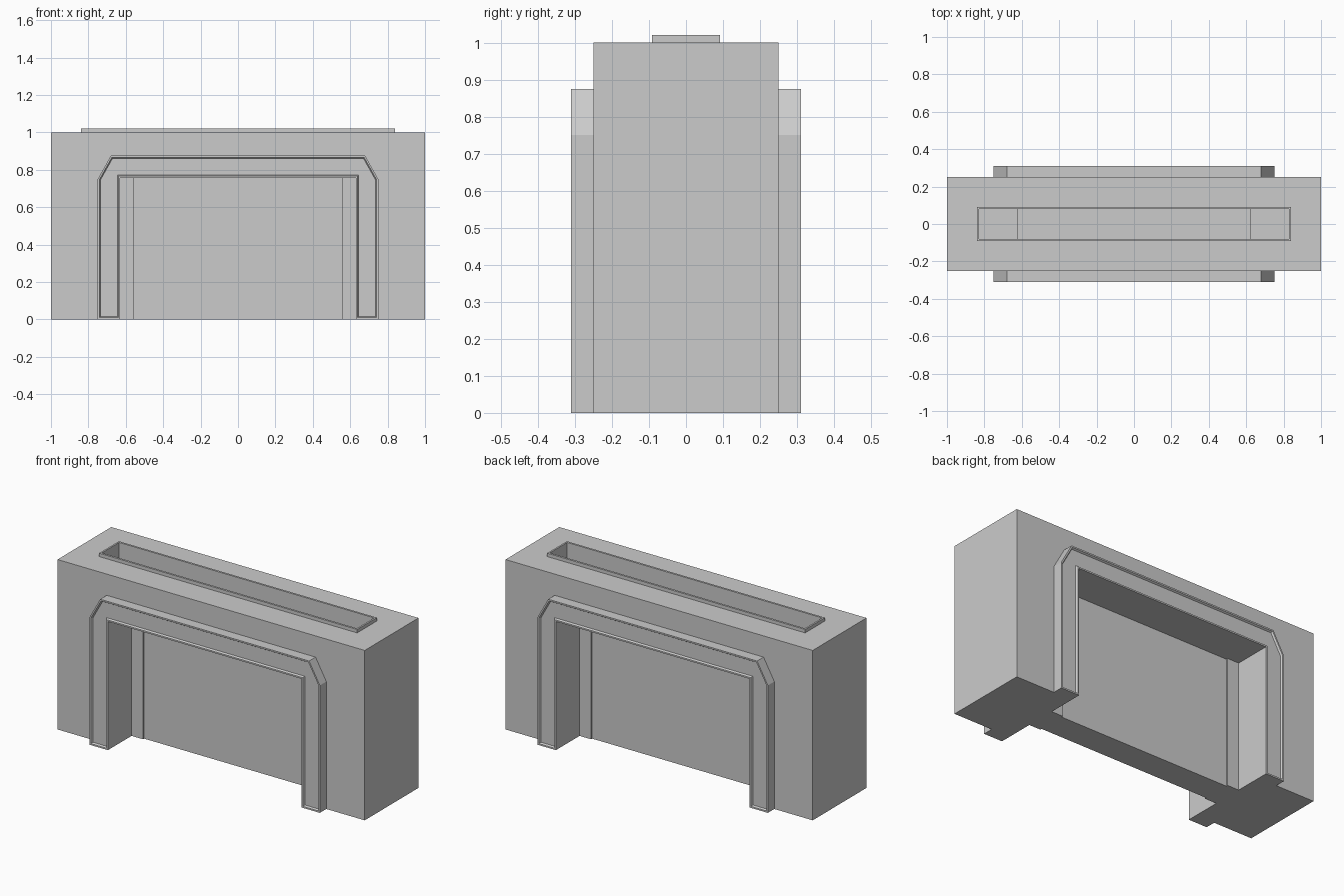
import bpy, bmesh
from mathutils import Vector

if "Cube" in bpy.data.objects:
    bpy.data.objects.remove(bpy.data.objects["Cube"])


def box(name, x, y, z):
    """Box from (min, max) pairs."""
    bm = bmesh.new()
    bmesh.ops.create_cube(bm, size=1)
    for v in bm.verts:
        v.co = Vector([r[0] if c < 0 else r[1] for c, r in zip(v.co, (x, y, z))])
    me = bpy.data.meshes.new(name)
    bm.to_mesh(me)
    bm.free()
    ob = bpy.data.objects.new(name, me)
    bpy.context.collection.objects.link(ob)
    return ob


def cut(target, x, y, z):
    """Subtract a box from the target and discard the cutter."""
    cutter = box("cutter", x, y, z)
    cutter.hide_render = True
    mod = target.modifiers.new("cut", 'BOOLEAN')
    mod.operation = 'DIFFERENCE'
    mod.solver = 'EXACT'
    mod.object = cutter
    bpy.context.view_layer.objects.active = target
    bpy.ops.object.modifier_apply(modifier=mod.name)
    bpy.data.objects.remove(cutter)


# Main wall block
wall = box("wall_block", (-1, 1), (-0.25, 0.25), (0, 1))

# Doorway recesses and slightly deeper door panels, front and back
for s in (-1, 1):
    cut(wall, (-0.63, 0.63), sorted((s * 0.09, s * 0.4)), (-0.1, 0.757))
    cut(wall, (-0.555, 0.555), sorted((s * 0.08, s * 0.4)), (-0.1, 0.757))

# Door pocket in the top: deep middle, shallower ends
cut(wall, (-0.83, 0.83), (-0.08, 0.08), (0.9, 1.1))
cut(wall, (-0.62, 0.62), (-0.08, 0.08), (0.8, 1.1))

# Raised rim round the pocket
rim = box("pocket_rim", (-0.84, 0.84), (-0.092, 0.092), (1, 1.02))
cut(rim, (-0.83, 0.83), (-0.08, 0.08), (0.9, 1.1))

# Door surrounds with chamfered corners and an inset face
half = [(0.63, 0), (0.75, 0), (0.75, 0.75), (0.68, 0.875)]
lintel = [(-x, z) for x, z in reversed(half)]
profile = half + lintel + [(-0.63, 0.757), (0.63, 0.757)]
for name, s in (("front_surround", -1), ("back_surround", 1)):
    bm = bmesh.new()
    face = bm.faces.new([bm.verts.new((x, s * 0.25, z)) for x, z in profile])
    ext = bmesh.ops.extrude_face_region(bm, geom=[face])["geom"]
    bmesh.ops.translate(bm, vec=(0, s * 0.06, 0),
                        verts=[g for g in ext if isinstance(g, bmesh.types.BMVert)])
    bmesh.ops.recalc_face_normals(bm, faces=bm.faces[:])
    cap = next(f for f in bm.faces if all(abs(v.co.y - s * 0.31) < 1e-4 for v in f.verts))
    bmesh.ops.inset_region(bm, faces=[cap], thickness=0.009, use_even_offset=True)
    bmesh.ops.inset_region(bm, faces=[cap], thickness=0.006, depth=-0.01,
                           use_even_offset=True)
    me = bpy.data.meshes.new(name)
    bm.to_mesh(me)
    bm.free()
    bpy.context.collection.objects.link(bpy.data.objects.new(name, me))
